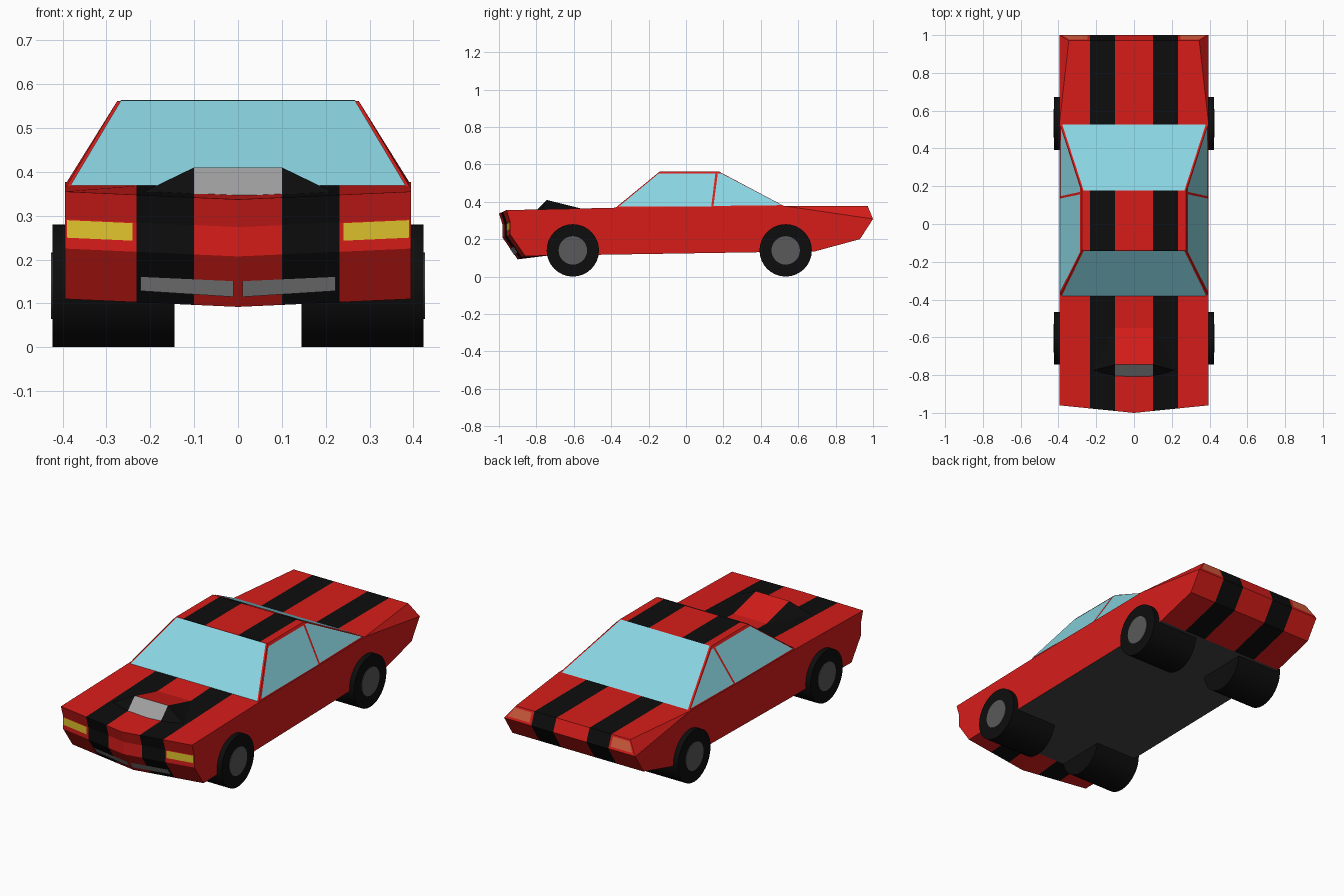
import bpy, bmesh, math
from mathutils import Vector

if "Cube" in bpy.data.objects:
    bpy.data.objects.remove(bpy.data.objects["Cube"])


def material(name, r, g, b):
    m = bpy.data.materials.new(name)
    m.diffuse_color = (r, g, b, 1)
    m.use_nodes = True
    m.node_tree.nodes["Principled BSDF"].inputs["Base Color"].default_value = m.diffuse_color
    return m


RED = material("red_paint", 0.68, 0.012, 0.010)
BLACK = material("black", 0.004, 0.004, 0.004)
GLASS = material("glass", 0.25, 0.66, 0.75)
YELLOW = material("headlight_yellow", 0.75, 0.55, 0.025)
ORANGE = material("tail_orange", 0.65, 0.11, 0.05)
DARK = material("dark_grey", 0.06, 0.06, 0.06)
HUB = material("hub_grey", 0.10, 0.10, 0.10)
SILVER = material("silver", 0.35, 0.35, 0.35)

HALF = 0.395


def finish(name, bm, mats):
    mesh = bpy.data.meshes.new(name)
    bm.to_mesh(mesh)
    bm.free()
    for m in mats:
        mesh.materials.append(m)
    ob = bpy.data.objects.new(name, mesh)
    bpy.context.collection.objects.link(ob)
    return ob


def nose(x, y, z):
    """Push the nose forward and down towards the centre line."""
    k = 1 - abs(x) / HALF
    return (x, y - 0.04 * k, z - 0.018 * k)


def loft(name, profile, floor=None, pinch=None):
    """Striped shell from a closed side profile of (y, z, half width, is_nose)."""
    bm = bmesh.new()
    rows = []
    for y, z, w, is_nose in profile:
        xs = [-w, -0.232, -0.1, 0, 0.1, 0.232, w]
        rows.append([bm.verts.new(nose(x, y, z) if is_nose else (x, y, z)) for x in xs])
    n = len(rows)
    for i in range(n):
        a, b = rows[i], rows[(i + 1) % n]
        for c in range(6):
            f = bm.faces.new((a[c], a[c + 1], b[c + 1], b[c]))
            f.material_index = 2 if i == floor else int(c in (1, 4))
    for c in (0, 6):
        bm.faces.new([r[c] for i, r in enumerate(rows) if i != pinch])
        if pinch is not None:
            bm.faces.new([rows[pinch + d][c] for d in (-1, 0, 1)])
    bmesh.ops.recalc_face_normals(bm, faces=bm.faces)
    return finish(name, bm, [RED, BLACK, DARK])


def panel(name, pts, mat, lift=0.003):
    """Flat panel lifted slightly off the surface beneath it."""
    pts = [Vector(p) for p in pts]
    n = (pts[1] - pts[0]).cross(pts[2] - pts[0]).normalized()
    if n.dot(sum(pts, Vector()) / len(pts) - Vector((0, 0, 0.25))) < 0:
        n = -n
        pts.reverse()
    bm = bmesh.new()
    bm.faces.new([bm.verts.new(p + n * lift) for p in pts])
    return finish(name, bm, [mat])


# Lower body: wedge nose, flat hood and deck, tapered tail
loft("body", [
    (-0.86, 0.110, HALF, True), (-0.94, 0.225, HALF, True),
    (-0.94, 0.292, HALF, True), (-0.96, 0.355, HALF, True),
    (-0.38, 0.368, HALF, False), (0.53, 0.377, HALF, False),
    (0.972, 0.376, 0.345, False), (1.0, 0.308, HALF, False),
    (0.93, 0.200, HALF, False), (0.69, 0.135, HALF, False),
    (-0.74, 0.112, HALF, False)], floor=9, pinch=6)

# Cabin
loft("cabin", [(-0.38, 0.365, 0.392, False), (-0.14, 0.562, 0.275, False),
               (0.175, 0.562, 0.275, False), (0.53, 0.374, 0.392, False)])

# Front and rear glass
panel("windshield", [(-0.382, -0.378, 0.367), (0.382, -0.378, 0.367),
                     (0.267, -0.142, 0.560), (-0.267, -0.142, 0.560)], GLASS)
panel("rear_window", [(-0.380, 0.526, 0.376), (0.380, 0.526, 0.376),
                      (0.267, 0.177, 0.561), (-0.267, 0.177, 0.561)], GLASS)


def side_point(s, y, z):
    return (s * (0.392 - 0.117 * (z - 0.368) / 0.194), y, z)


front_glass = [(-0.358, 0.374), (-0.145, 0.550), (0.157, 0.550), (0.135, 0.374)]
rear_glass = [(0.147, 0.376), (0.170, 0.550), (0.188, 0.550), (0.512, 0.380)]

for s, side in ((1, "left"), (-1, "right")):
    # Side glass
    panel(side + "_door_window", [side_point(s, *p) for p in front_glass], GLASS)
    panel(side + "_quarter_window", [side_point(s, *p) for p in rear_glass], GLASS)

    # Headlights on the upright nose face
    panel(side + "_headlight", [nose(s * x, -0.94, z) for x, z in
                                ((0.24, 0.250), (0.39, 0.250), (0.39, 0.290), (0.24, 0.290))], YELLOW)

    # Bumper bars on the sloping lower nose
    panel(side + "_bumper_bar", [nose(s * x, -0.86 - 0.08 * (z - 0.11) / 0.115, z) for x, z in
                                 ((0.010, 0.134), (0.222, 0.138), (0.222, 0.170), (0.010, 0.170))], SILVER)

    # Tail lights
    panel(side + "_tail_light", [(s * 0.245, 0.975, 0.367), (s * 0.345, 0.975, 0.367),
                                 (s * 0.375, 0.995, 0.320), (s * 0.245, 0.995, 0.320)], ORANGE)

    # Wheels with hub discs
    for y, end in ((-0.605, "front"), (0.533, "rear")):
        for part, r, x, depth, mat in (("wheel", 0.14, 0.284, 0.278, BLACK),
                                       ("hub", 0.076, 0.415, 0.022, HUB)):
            bpy.ops.mesh.primitive_cylinder_add(vertices=32, radius=r, depth=depth,
                                                location=(s * x, y, 0.14),
                                                rotation=(0, math.pi / 2, 0))
            ob = bpy.context.object
            ob.name = f"{end}_{side}_{part}"
            ob.data.materials.append(mat)
            bpy.ops.object.shade_smooth_by_angle(angle=math.radians(30))

# Hood scoop: grey intake, red ramp, black flanks
bm = bmesh.new()
corner = {}
for s in (1, -1):
    corner[s] = [bm.verts.new((s * x, y, z)) for x, y, z in
                 ((0.1, -0.745, 0.410), (0.1, -0.81, 0.345), (0.1, -0.55, 0.361), (0.22, -0.775, 0.352))]
(a, b, c, d), (e, f, g, h) = corner[1], corner[-1]
for verts, index in (((a, b, f, e), 2), ((a, e, g, c), 0), ((a, d, b), 1),
                     ((a, c, d), 1), ((e, f, h), 1), ((e, h, g), 1), ((b, d, c, g, h, f), 1)):
    bm.faces.new(verts).material_index = index
bmesh.ops.recalc_face_normals(bm, faces=bm.faces)
finish("hood_scoop", bm, [RED, BLACK, SILVER])
